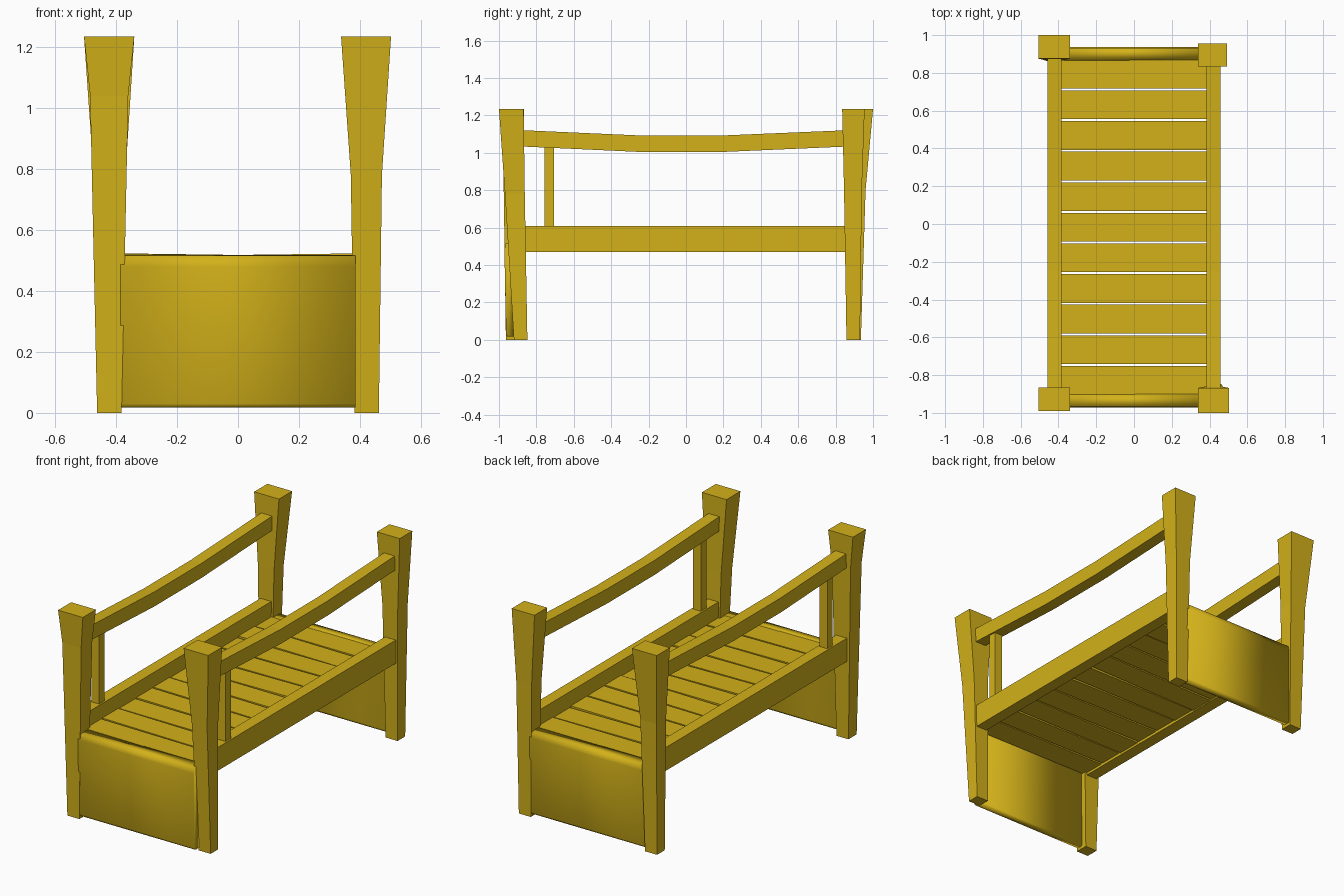
import bpy, bmesh, math, random

if "Cube" in bpy.data.objects:
    bpy.data.objects.remove(bpy.data.objects["Cube"])

random.seed(4)
wood = bpy.data.materials.new("yellow_wood")
wood.diffuse_color = (0.65, 0.44, 0.01, 1)
wood.use_nodes = True
wood.node_tree.nodes["Principled BSDF"].inputs["Base Color"].default_value = wood.diffuse_color


def loft(name, rings, smooth=False):
    """Skin a list of equal-length point rings and cap both ends."""
    bm = bmesh.new()
    loops = [[bm.verts.new(p) for p in ring] for ring in rings]
    n = len(loops[0])
    for a, b in zip(loops, loops[1:]):
        for i in range(n):
            j = (i + 1) % n
            bm.faces.new((a[i], a[j], b[j], b[i]))
    bm.faces.new(loops[0][::-1])
    bm.faces.new(loops[-1])
    bmesh.ops.recalc_face_normals(bm, faces=bm.faces)
    for f in bm.faces:
        f.smooth = smooth
    mesh = bpy.data.meshes.new(name)
    bm.to_mesh(mesh)
    bm.free()
    mesh.materials.append(wood)
    ob = bpy.data.objects.new(name, mesh)
    bpy.context.collection.objects.link(ob)
    return ob


def rect_z(x0, x1, y0, y1, z):
    return [(x0, y0, z), (x1, y0, z), (x1, y1, z), (x0, y1, z)]


def rect_y(x0, x1, y, z0, z1):
    return [(x0, y, z0), (x1, y, z0), (x1, y, z1), (x0, y, z1)]


def box(name, x0, x1, y0, y1, z0, z1):
    return loft(name, [rect_z(x0, x1, y0, y1, z0), rect_z(x0, x1, y0, y1, z1)])


# Flared posts: bottom, waist and top sections (x0, x1, y0, y1, z)
loft("front_left_post", [rect_z(-.462, -.382, -.963, -.885, 0),
                         rect_z(-.485, -.36, -.978, -.872, 1.04),
                         rect_z(-.505, -.34, -.99, -.866, 1.235)])
loft("front_right_post", [rect_z(.382, .462, -.92, -.848, 0),
                          rect_z(.37, .472, -.968, -.862, .78),
                          rect_z(.338, .502, -1.0, -.868, 1.235)])
loft("back_left_post", [rect_z(-.462, -.382, .862, .935, 0),
                        rect_z(-.475, -.368, .868, .96, .8),
                        rect_z(-.505, -.34, .875, 1.0, 1.235)])
loft("back_right_post", [rect_z(.382, .462, .858, .93, 0),
                         rect_z(.37, .472, .845, .94, .8),
                         rect_z(.34, .492, .835, .955, 1.235)])

# Side beams, sagging handrails and one baluster per side
for side, s in (("left", -1), ("right", 1)):
    a, b = sorted((s * .385, s * .457))
    box(side + "_beam", a, b, -.9, .89, .47, .61)
    stations = [(-.9, 1.035, 1.122), (-.25, 1.005, 1.093),
                (.2, 1.005, 1.093), (.89, 1.035, 1.122)]
    loft(side + "_handrail", [rect_y(a, b, y, z0, z1) for y, z0, z1 in stations])
    a, b = sorted((s * .395, s * .447))
    box(side + "_baluster", a, b, -.757, -.705, .6, 1.03)

# Deck planks, each slightly out of level
pitch = 0.162
for i in range(11):
    y0 = -.903 + i * pitch
    y1 = y0 + pitch - .01
    t = random.uniform(-.006, .006)
    rings = [[(x, y0, .482 + d), (x, y1, .482 + d), (x, y1, .518 + d), (x, y0, .518 + d)]
             for x, d in ((-.388, -t), (.388, t))]
    loft("deck_plank_%d" % (i + 1), rings)

# Softly rounded end panels under the deck edge
profile = [(-.9, .518), (-.965, .516), (-.971, .48), (-.962, .03), (-.956, .018),
           (-.922, .018), (-.918, .03), (-.912, .48)]
for name, s, shift in (("front_panel", 1, 0), ("back_panel", -1, -.034)):
    rings = [[(x, s * (y - shift), z) for y, z in profile] for x in (-.386, .386)]
    loft(name, rings, smooth=True)
